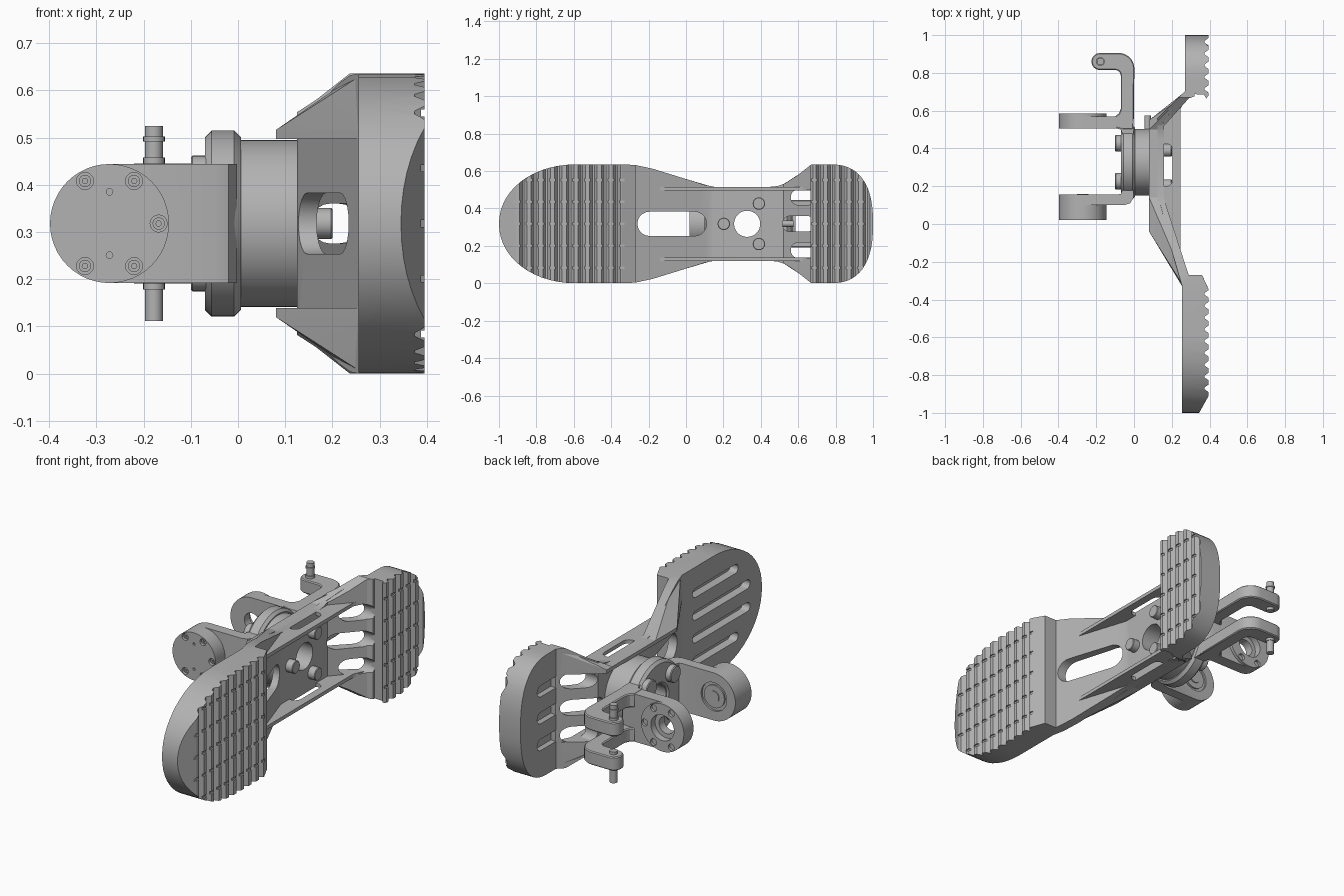
import bpy, bmesh, math

if "Cube" in bpy.data.objects:
    bpy.data.objects.remove(bpy.data.objects["Cube"])

ZC = 0.318          # mid height of the whole part
YB = 0.327          # ankle axis position
XE = -0.272         # hinge ear axis position

grey = bpy.data.materials.new("mid_grey")
grey.diffuse_color = (0.45, 0.45, 0.45, 1)
grey.use_nodes = True
grey.node_tree.nodes["Principled BSDF"].inputs["Base Color"].default_value = grey.diffuse_color


def finish(name, bm):
    bmesh.ops.recalc_face_normals(bm, faces=bm.faces)
    me = bpy.data.meshes.new(name)
    bm.to_mesh(me)
    bm.free()
    ob = bpy.data.objects.new(name, me)
    bpy.context.collection.objects.link(ob)
    me.materials.append(grey)
    return ob


def prism(name, pts, axis, lo, hi):
    """Extrude a flat profile along an axis: x takes (y,z), y takes (x,z), z takes (x,y)."""
    place = {'x': lambda u, v, w: (w, u, v),
             'y': lambda u, v, w: (u, w, v),
             'z': lambda u, v, w: (u, v, w)}[axis]
    bm = bmesh.new()
    rings = [[bm.verts.new(place(u, v, w)) for u, v in pts] for w in (lo, hi)]
    n = len(pts)
    bm.faces.new(rings[0])
    bm.faces.new(rings[1])
    for i in range(n):
        j = (i + 1) % n
        bm.faces.new((rings[0][i], rings[0][j], rings[1][j], rings[1][i]))
    return finish(name, bm)


def hull(name, pts):
    bm = bmesh.new()
    for p in pts:
        bm.verts.new(p)
    bmesh.ops.convex_hull(bm, input=bm.verts)
    return finish(name, bm)


def arc(cu, cv, r, a0, a1, n=12):
    return [(cu + r * math.cos(math.radians(a0 + (a1 - a0) * i / n)),
             cv + r * math.sin(math.radians(a0 + (a1 - a0) * i / n))) for i in range(n + 1)]


def cyl(name, cu, cv, r, axis, lo, hi, n=32):
    return prism(name, arc(cu, cv, r, 0, 360, n)[:-1], axis, lo, hi)


def slot(u0, u1, cv, r):
    """Round-ended slot running along the first profile direction."""
    return arc(u1 - r, cv, r, -90, 90, 10) + arc(u0 + r, cv, r, 90, 270, 10)


def box(u0, u1, v0, v1):
    return [(u0, v0), (u1, v0), (u1, v1), (u0, v1)]


def boolean(ob, tools, op='DIFFERENCE'):
    bpy.context.view_layer.objects.active = ob
    for t in tools:
        m = ob.modifiers.new("b", 'BOOLEAN')
        m.operation, m.solver, m.object = op, 'EXACT', t
        bpy.ops.object.modifier_apply(modifier=m.name)
        bpy.data.objects.remove(t)
    return ob


def bevel(ob, w, seg=1):
    m = ob.modifiers.new("edge", 'BEVEL')
    m.width, m.segments, m.limit_method, m.angle_limit = w, seg, 'ANGLE', math.radians(50)


# Plan outline of the foot: rounded toe, narrow waist, squarer heel
def outline():
    def rounded(cy, a, p, steps):
        return [(cy + a * math.copysign(abs(math.cos(t)) ** (2 / p), math.cos(t)),
                 0.3175 * math.sin(t) ** (2 / p)) for t in steps]
    toe = rounded(-0.59, 0.41, 2.05, [math.pi - i * math.pi / 28 for i in range(15)])
    heel = rounded(0.77, 0.23, 2.5, [math.pi / 2 - i * math.pi / 28 for i in range(15)])
    waist = [(-0.33, .3175), (-0.27, .314), (-0.18, .295), (0.05, .224), (0.1, .208), (0.15, .198),
             (0.45, .198), (0.49, .202), (0.53, .216), (0.6, .262), (0.67, .3175)]
    half = toe + waist + heel
    return ([(y, ZC + h) for y, h in half] +
            [(y, ZC - h) for y, h in reversed(half[1:-1])])


def foot_part(name, profile):
    ob = prism(name, profile, 'z', -0.1, 0.8)
    return boolean(ob, [prism("trim", outline(), 'x', -0.2, 0.6)], 'INTERSECT')


def treads(first, count):
    pts = []
    for i in range(count):
        y = first + i * 0.0625
        pts += [(.395, y - .02), (.374, y - .005), (.374, y + .005), (.395, y + .02)]
    return pts


def tread_cutters(y0, y1):
    return [prism("cut", box(y0, y1, ZC + k * .117 - .007, ZC + k * .117 + .007), 'x', .387, .5)
            for k in range(-2, 3)]


# Forefoot pad with cross grooves in front and slots behind
fore = foot_part("forefoot_pad", [(.255, -1.1), (.29, -1.1), (.345, -1), (.395, -.91)]
                 + treads(-.87, 9) + [(.395, -.345), (.36, -.27), (.29, -.27), (.255, -.33)])
boolean(fore, tread_cutters(-.93, -.3) +
        [prism("cut", slot(y0, -.42, ZC + dz, .024), 'x', .1, .3)
         for dz, y0 in ((-.18, -.8), (-.06, -.9), (.06, -.9), (.18, -.8))])

# Heel pad
heel = foot_part("heel_pad", [(.27, 1.1), (.27, .69), (.37, .685), (.382, .665), (.395, .68)]
                 + treads(.715, 5) + [(.395, 1.1)])
boolean(heel, tread_cutters(.6, .97) +
        [prism("cut", slot(.6, .86, ZC + dz, .03), 'x', .1, .3) for dz in (-.142, 0, .142)])

# Bridge plate joining both pads, with toe slot, heel windows and ankle bore
bridge = foot_part("bridge_plate", [(.256, -.335), (.125, .12), (.125, .56), (.272, .705), (.32, .70),
                                    (.32, .675), (.29, .665), (.16, .52), (.16, .13), (.29, -.272)])
boolean(bridge, [prism("cut", slot(-.26, .11, ZC, .065), 'x', -.1, .5),
                 cyl("cut", YB, ZC, .07, 'x', -.1, .5)] +
        [prism("cut", slot(y0, .69, ZC + dz, .042), 'x', -.1, .5)
         for dz, y0 in ((-.142, .56), (0, .515), (.142, .56))])

# Side walls running front to back of the bridge, with wedge gussets flaring to both pads
for label, s in (("lower", -1), ("upper", 1)):
    zi, zo = ZC + s * .179, ZC + s * .198
    wall = prism(label + "_side_wall", [(.255, -.33), (.08, -.04), (.08, .55), (.27, .7), (.28, .68),
                                        (.247, .61), (.247, -.14), (.27, -.27)], 'z', min(zi, zo), max(zi, zo))
    boolean(wall, [prism("cut", [(v, u) for u, v in slot(.2, .425, .17, .035)], 'z', zi - .1, zi + .1)])
    hull(label + "_toe_gusset", [(x, y, z) for x, y in ((.08, -.04), (.08, .14), (.255, -.33), (.13, .14))
                                 for z in (zi, zo)] +
         [(.256, -.32, ZC + s * .311), (.16, 0, ZC + s * .238), (.205, -.15, ZC + s * .284)])
    hull(label + "_heel_gusset", [(x, y, z) for x, y in ((.08, .5), (.08, .55), (.27, .7), (.13, .5))
                                  for z in (zi, zo)] +
         [(.272, .7, ZC + s * .305), (.24, .66, ZC + s * .302), (.18, .6, ZC + s * .258)])

# Bolt heads on the sole side of the bridge
for i in range(3):
    a = math.radians(60 + 120 * i)
    bevel(cyl("sole_bolt", YB + .125 * math.cos(a), ZC + .125 * math.sin(a), .033, 'x', .14, .2, 24), .003)

# Ankle boss and flange
bore = lambda: cyl("cut", YB, ZC, .07, 'x', -.4, .5)
boolean(cyl("ankle_boss", YB, ZC, .177, 'x', 0, .127, 48), [bore()])
flange = boolean(cyl("ankle_flange", YB, ZC, .197, 'x', -.07, .006, 48), [bore()])
bevel(flange, .014)
cyl("stop_pin", .072, ZC, .017, 'y', .47, .575, 16)

# Large bolt heads behind the flange
for dy in (-.1, .1):
    for dz in (-.1, .1):
        ob = cyl("flange_bolt", YB + dy, ZC + dz, .044, 'x', -.1, -.05, 24)
        bevel(ob, .004)

# Hinge yoke: a U profile trimmed to rounded ears
yoke = prism("hinge_yoke", [(-.5, .1), (-.05, .1), (-.02, .11), (-.002, .14), (-.002, .54), (-.02, .56), (-.05, .57),
                            (-.5, .57), (-.5, .505), (-.09, .505), (-.07, .5), (-.062, .48),
                            (-.062, .18), (-.07, .16), (-.09, .155), (-.5, .155)], 'z', 0, .7)
ear = arc(XE, ZC, .126, 90, 270, 24) + [(.02, ZC - .126), (.02, ZC + .126)]
boolean(yoke, [prism("trim", ear, 'y', 0, .8)], 'INTERSECT')


def ring_holes(y0, y1):
    return [cyl("cut", XE + .104 * math.cos(a), ZC + .104 * math.sin(a), .018, 'y', y0, y1, 16)
            for a in [math.radians(60 * k) for k in (-2, -1, 0, 1, 2)]]


boolean(yoke, [bore(), cyl("cut", XE, ZC, .045, 'y', .45, .7),
               cyl("cut", XE, ZC, .075, 'y', .145, .2), cyl("cut", XE, ZC, .068, 'y', .55, .7)])
for r, y1 in ((.06, .153), (.03, .158)):
    cyl("bearing_face", XE, ZC, r, 'y', .14, y1)

# Front motor cap with recessed screws
cap = cyl("front_cap", XE, ZC, .126, 'y', .02, .101, 48)
boolean(cap, ring_holes(-.1, .04) +
        [cyl("cut", XE, ZC + s * .067, .007, 'y', -.1, .03, 12) for s in (-1, 1)])
for k in (-2, -1, 0, 1, 2):
    a = math.radians(60 * k)
    u, v = XE + .104 * math.cos(a), ZC + .104 * math.sin(a)
    boolean(cyl("cap_screw", u, v, .013, 'y', .028, .05, 16), [cyl("cut", u, v, .006, 'y', 0, .036, 6)])

# Rear ring with bore and screw holes
ring = cyl("rear_ring", XE, ZC, .126, 'y', .565, .586, 48)
boolean(ring, [cyl("cut", XE, ZC, .068, 'y', .4, .7)] + ring_holes(.572, .7))

# Pair of hooked arms with collared pins
hook = ([(-.002, .5)] + arc(-.08, .823, .082, 0, 90, 10) + arc(-.18, .86, .045, 90, 270, 14) +
        arc(-.1, .785, .03, 90, 0, 6) + [(-.07, .61), (-.08, .585), (-.1, .57), (-.1, .51), (-.06, .5)])
for label, s in (("lower", -1), ("upper", 1)):
    def span(a, b):
        return sorted((ZC + s * a, ZC + s * b))
    bevel(prism(label + "_hook_arm", hook, 'z', *span(.055, .127)), .005)
    for r, a, b in ((.019, .04, .206), (.023, .12, .14)) + (((.023, .174, .184),) if s > 0 else ()):
        cyl(label + "_hook_pin", -.178, .86, r, 'z', *span(a, b), 20)

# Smooth the round walls while keeping hard edges
for ob in bpy.context.scene.objects:
    ob.select_set(True)
bpy.context.view_layer.objects.active = yoke
bpy.ops.object.shade_smooth_by_angle(angle=math.radians(25))
